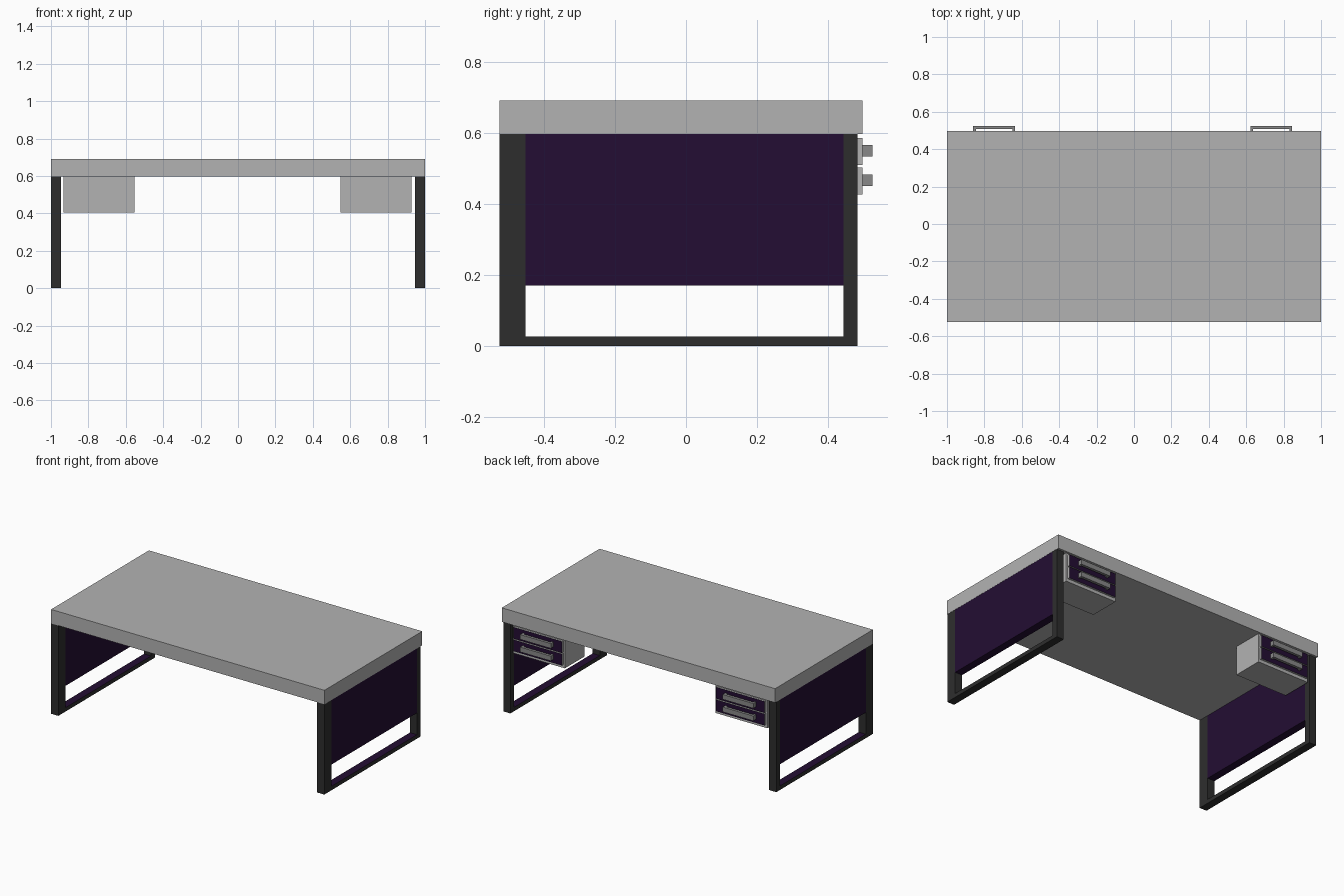
import bpy
import bmesh
from mathutils import Vector

cube = bpy.data.objects.get("Cube")
if cube:
    bpy.data.objects.remove(cube, do_unlink=True)


def material(name, rgb):
    m = bpy.data.materials.new(name)
    m.use_nodes = True
    color = (*rgb, 1)
    m.diffuse_color = color
    m.node_tree.nodes["Principled BSDF"].inputs["Base Color"].default_value = color
    return m


grey = material("light grey", (0.45, 0.45, 0.45))
steel = material("handle grey", (0.25, 0.25, 0.25))
black = material("frame black", (0.027, 0.027, 0.027))
purple = material("dark purple", (0.017, 0.004, 0.033))


def boxes(name, spans, mat, accent=None, direction=None):
    """Join boxes given as (x0, x1, y0, y1, z0, z1); faces along direction get accent."""
    bm = bmesh.new()
    for x0, x1, y0, y1, z0, z1 in spans:
        verts = bmesh.ops.create_cube(bm, size=1)["verts"]
        size = Vector((x1 - x0, y1 - y0, z1 - z0))
        centre = Vector((x0 + x1, y0 + y1, z0 + z1)) / 2
        for v in verts:
            v.co = v.co * size + centre
    mesh = bpy.data.meshes.new(name)
    mesh.materials.append(mat)
    if accent:
        mesh.materials.append(accent)
        bm.normal_update()
        for f in bm.faces:
            f.material_index = int(f.normal.dot(Vector(direction)) > 0.9)
    bm.to_mesh(mesh)
    bm.free()
    ob = bpy.data.objects.new(name, mesh)
    bpy.context.collection.objects.link(ob)
    return ob


TOP = 0.597
boxes("desk_top", [(-1, 1, -0.525, 0.497, TOP, 0.69)], grey)

for side, label in ((1, "left"), (-1, "right")):
    # End frame: two legs, a floor rail and a side panel
    xa, xb = sorted((side * 0.947, side * 0.999))
    boxes(f"{label}_front_leg", [(xa, xb, -0.525, -0.452, 0, TOP)], black)
    boxes(f"{label}_back_leg", [(xa, xb, 0.444, 0.483, 0, TOP)], black)
    boxes(f"{label}_floor_rail", [(xa, xb, -0.452, 0.444, 0, 0.026)],
          black, purple, (0, 0, 1))
    boxes(f"{label}_side_panel", [(xa, xb, -0.452, 0.444, 0.17, TOP)], purple)

    # Drawer box hung under the top at the back edge
    cx = side * 0.741 - 0.003
    boxes(f"{label}_drawer_box", [(cx - 0.19, cx + 0.19, 0.28, 0.483, 0.405, TOP)], grey)
    for z, level in ((0.464, "lower"), (0.547, "upper")):
        boxes(f"{label}_{level}_drawer_front",
              [(cx - 0.178, cx + 0.178, 0.483, 0.497, z - 0.038, z + 0.038)],
              grey, purple, (0, 1, 0))
        # Handle: a bar on two short posts
        hx, za, zb = cx - 0.004, z - 0.014, z + 0.018
        boxes(f"{label}_{level}_handle",
              [(hx - 0.112, hx + 0.112, 0.507, 0.525, za, zb),
               (hx - 0.112, hx - 0.098, 0.497, 0.507, za, zb),
               (hx + 0.098, hx + 0.112, 0.497, 0.507, za, zb)], steel)
